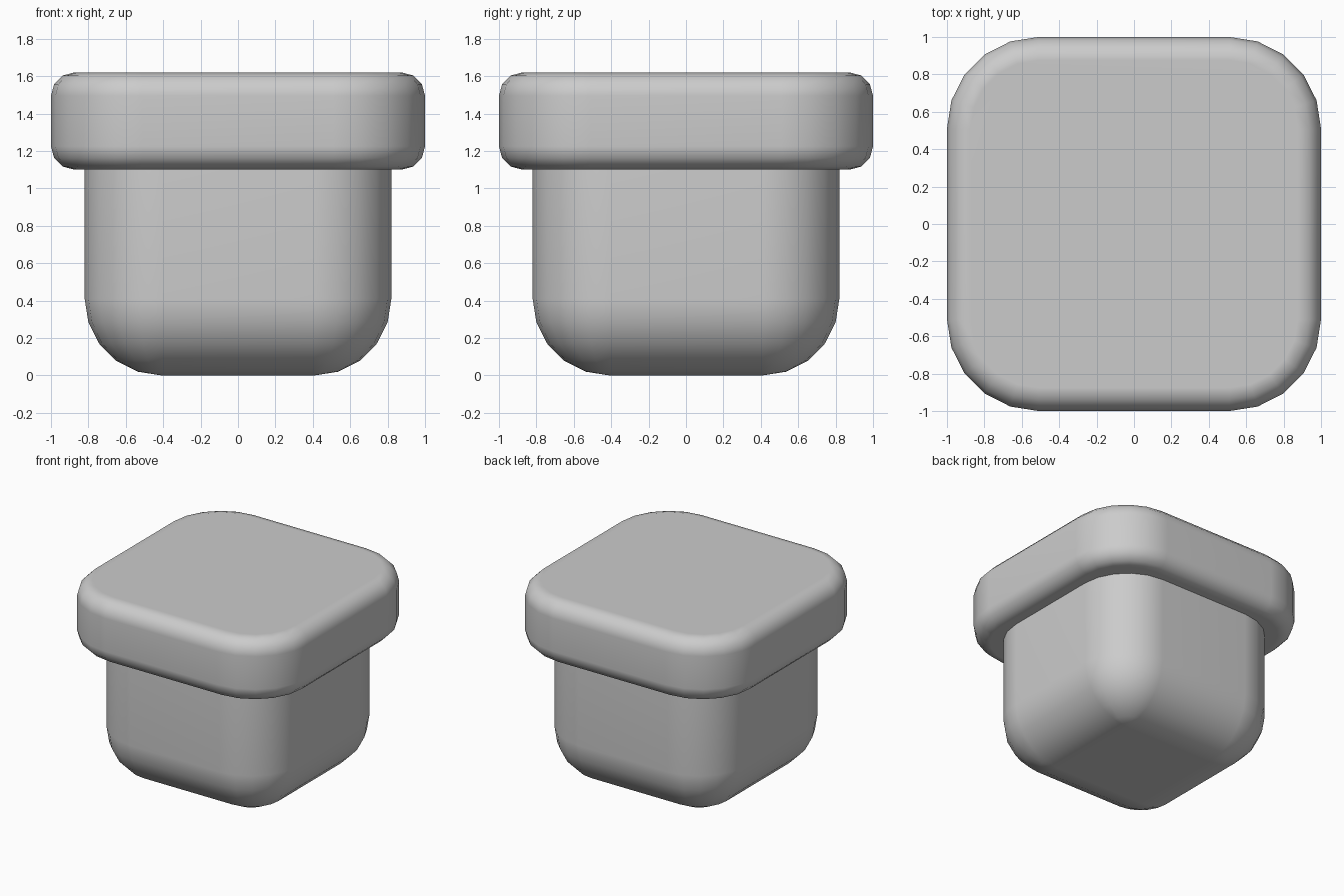
import bpy, bmesh, math

if "Cube" in bpy.data.objects:
    bpy.data.objects.remove(bpy.data.objects["Cube"])


def ring(half, radius, segs=5):
    """Outline of a rounded square."""
    pts = []
    c = half - radius
    for q, (sx, sy) in enumerate(((1, 1), (-1, 1), (-1, -1), (1, -1))):
        for k in range(segs + 1):
            a = math.radians(90 * (q + k / segs))
            pts.append((sx * c + radius * math.cos(a), sy * c + radius * math.sin(a)))
    return pts


def rounded_block(name, half, corner, z0, z1, r_low, s_low, r_top, s_top):
    """Rounded square block: stacked outlines inset along rounded rims."""
    levels = []
    for k in range(s_low + 1):
        a = math.pi / 2 * k / s_low
        levels.append((z0 + r_low * (1 - math.cos(a)), r_low * (1 - math.sin(a))))
    for k in range(s_top + 1):
        a = math.pi / 2 * k / s_top
        levels.append((z1 - r_top * (1 - math.sin(a)), r_top * (1 - math.cos(a))))
    bm = bmesh.new()
    rows = [[bm.verts.new((x, y, z)) for x, y in ring(half - i, corner - i)]
            for z, i in levels]
    n = len(rows[0])
    for lo, hi in zip(rows, rows[1:]):
        for j in range(n):
            k = (j + 1) % n
            bm.faces.new((lo[j], lo[k], hi[k], hi[j]))
    bm.faces.new(rows[0][::-1])
    bm.faces.new(rows[-1])
    bmesh.ops.recalc_face_normals(bm, faces=bm.faces)
    mesh = bpy.data.meshes.new(name)
    bm.to_mesh(mesh)
    bm.free()
    ob = bpy.data.objects.new(name, mesh)
    bpy.context.collection.objects.link(ob)
    mesh.shade_smooth()
    # keep the broad flat faces flat in shading
    mod = ob.modifiers.new("flat_faces", 'WEIGHTED_NORMAL')
    mod.keep_sharp = True
    return ob


# pot body, its top tucked inside the rim
rounded_block("body", 0.82, 0.415, 0.0, 1.2, 0.41, 5, 0.03, 1)
# wide rim block on top
rounded_block("rim", 1.0, 0.49, 1.10, 1.62, 0.125, 3, 0.125, 3)
